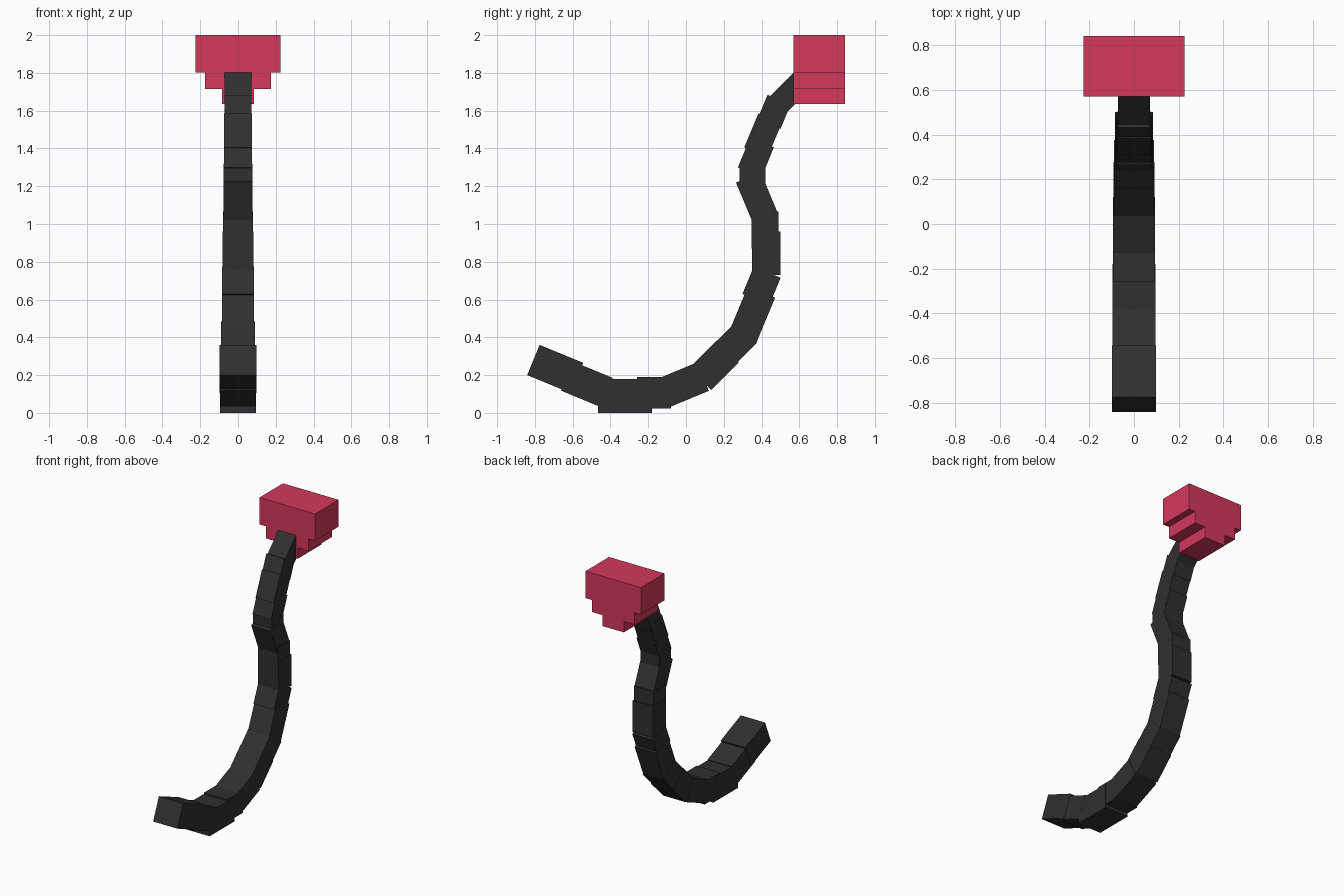
import bpy
import bmesh
from math import atan2
from mathutils import Matrix, Vector

default = bpy.data.objects.get("Cube")
if default:
    bpy.data.objects.remove(default, do_unlink=True)


def make_material(name, color):
    mat = bpy.data.materials.new(name)
    mat.use_nodes = True
    mat.diffuse_color = color
    mat.node_tree.nodes["Principled BSDF"].inputs["Base Color"].default_value = color
    return mat


charcoal = make_material("charcoal", (0.029, 0.029, 0.029, 1))
crimson = make_material("crimson", (0.66, 0.04, 0.108, 1))


def finish(bm, name, mat):
    bmesh.ops.recalc_face_normals(bm, faces=bm.faces)
    mesh = bpy.data.meshes.new(name)
    bm.to_mesh(mesh)
    bm.free()
    mesh.materials.append(mat)
    obj = bpy.data.objects.new(name, mesh)
    bpy.context.collection.objects.link(obj)
    return obj


def stem_segment(name, start, end, width, thickness):
    """Box running between two (y, z) points on the centre line."""
    a, b = Vector((0, *start)), Vector((0, *end))
    run = b - a
    turn = Matrix.Rotation(atan2(run.z, run.y), 4, "X")
    size = Matrix.Diagonal((width, run.length, thickness, 1))
    bm = bmesh.new()
    bmesh.ops.create_cube(bm, size=1, matrix=Matrix.Translation((a + b) / 2) @ turn @ size)
    return finish(bm, name, charcoal)


# Curved stem: overlapping tapering boxes, (start, end, width, thickness)
segments = [
    ((-0.808, 0.28), (-0.577, 0.185), 0.197, 0.173),
    ((-0.63, 0.195), (-0.42, 0.108), 0.193, 0.167),
    ((-0.465, 0.09), (-0.18, 0.09), 0.192, 0.18),
    ((-0.26, 0.107), (-0.08, 0.107), 0.19, 0.165),
    ((-0.12, 0.105), (0.09, 0.192), 0.186, 0.163),
    ((0.075, 0.18), (0.22, 0.325), 0.182, 0.165),
    ((0.20, 0.307), (0.32, 0.427), 0.178, 0.158),
    ((0.30, 0.40), (0.40, 0.64), 0.172, 0.156),
    ((0.37, 0.60), (0.43, 0.745), 0.168, 0.154),
    ((0.425, 0.73), (0.425, 0.96), 0.164, 0.15),
    ((0.418, 0.87), (0.418, 1.065), 0.16, 0.144),
    ((0.425, 1.02), (0.33, 1.247), 0.156, 0.142),
    ((0.352, 1.19), (0.352, 1.32), 0.152, 0.137),
    ((0.338, 1.274), (0.402, 1.432), 0.15, 0.136),
    ((0.37, 1.38), (0.445, 1.56), 0.147, 0.134),
    ((0.44, 1.53), (0.493, 1.659), 0.145, 0.132),
    ((0.475, 1.62), (0.63, 1.775), 0.143, 0.124),
]
for i, segment in enumerate(segments, 1):
    stem_segment(f"stem_segment_{i:02d}", *segment)

# Stepped head: mirrored half profile in x and z, extruded along y
half = [(0.225, 2.0), (0.225, 1.803), (0.174, 1.803), (0.174, 1.715),
        (0.086, 1.715), (0.086, 1.635)]
outline = half + [(-x, z) for x, z in reversed(half)]
bm = bmesh.new()
face = bm.faces.new([bm.verts.new((x, 0.57, z)) for x, z in outline])
back = bmesh.ops.extrude_face_region(bm, geom=[face], use_keep_orig=True)["geom"]
bmesh.ops.translate(bm, vec=(0, 0.272, 0),
                    verts=[v for v in back if isinstance(v, bmesh.types.BMVert)])
finish(bm, "stepped_head", crimson)
